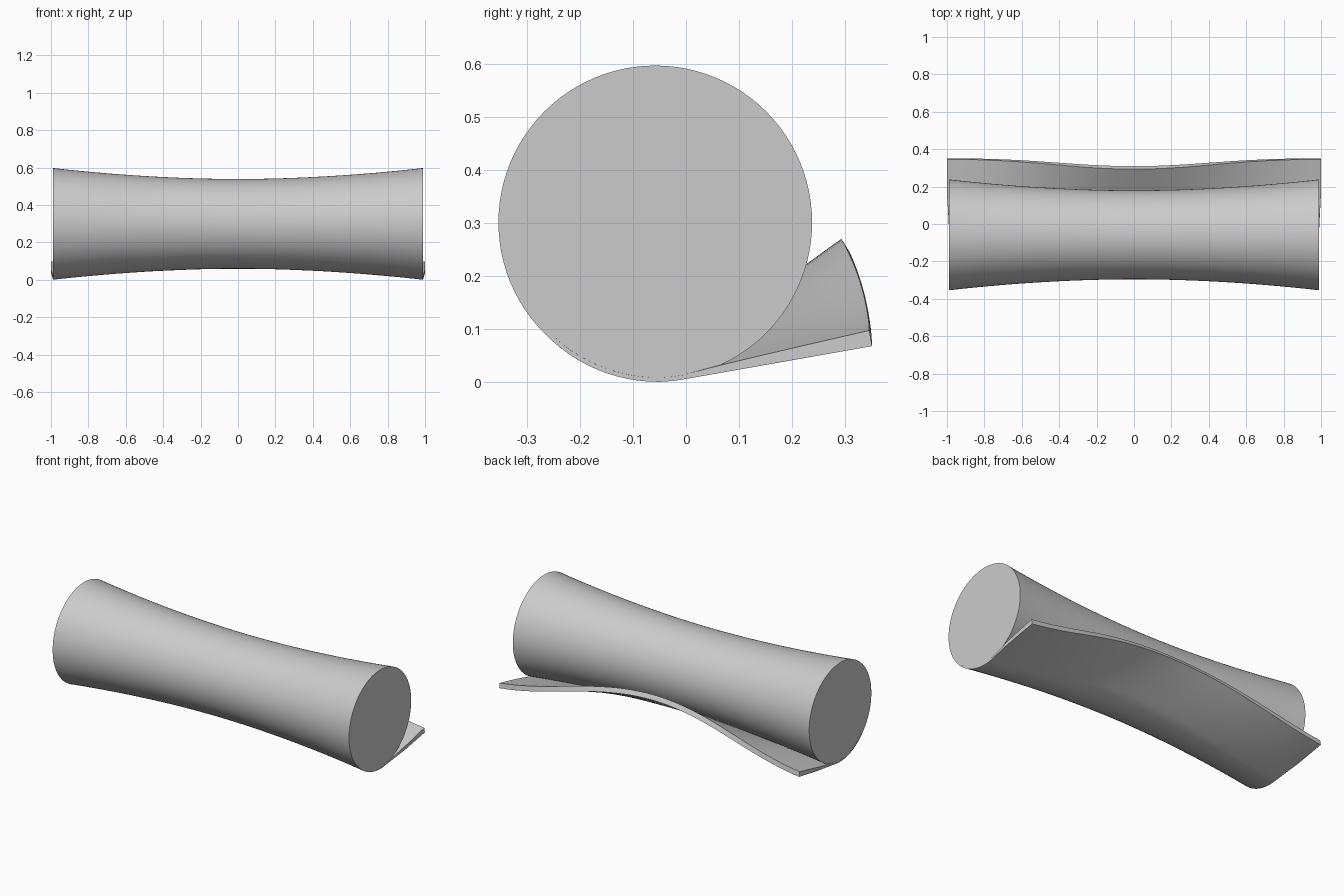
import bpy, bmesh
from math import sin, cos, pi, radians

if "Cube" in bpy.data.objects:
    bpy.data.objects.remove(bpy.data.objects["Cube"])

CY, CZ = -0.058, 0.3015      # roll axis
N = 40                       # stations along the length


def roll_radius(u):
    return 0.2375 + 0.0585 * abs(u) ** 1.9


def polar(u, a, r):
    # angle a is measured from straight down towards +y
    return CY + r * sin(a), CZ - r * cos(a)


def loft(name, section):
    """Skin closed cross-sections along x, with flat end caps."""
    bm = bmesh.new()
    rings = [[bm.verts.new(p) for p in section(-1 + 2 * i / N)] for i in range(N + 1)]
    k = len(rings[0])
    for a, b in zip(rings, rings[1:]):
        for j in range(k):
            bm.faces.new((a[j], a[(j + 1) % k], b[(j + 1) % k], b[j]))
    bm.faces.new(rings[0])
    bm.faces.new(rings[-1][::-1])
    bmesh.ops.recalc_face_normals(bm, faces=bm.faces)
    mesh = bpy.data.meshes.new(name)
    bm.to_mesh(mesh)
    bm.free()
    ob = bpy.data.objects.new(name, mesh)
    bpy.context.collection.objects.link(ob)
    bpy.ops.object.select_all(action='DESELECT')
    ob.select_set(True)
    bpy.context.view_layer.objects.active = ob
    bpy.ops.object.shade_smooth_by_angle(angle=radians(30))
    return ob


# waisted roll
def roll_section(u):
    r = roll_radius(u)
    return [(0.988 * u, *polar(u, 2 * pi * j / 96, r)) for j in range(96)]


# loose end: hugs the underside, then leaves along the tangent
def sheet_section(u):
    r = roll_radius(u)
    lift = radians(10 + 22 * (0.5 + 0.5 * cos(pi * u)))
    start = radians(-45)
    outer, inner = [], []
    steps = 14
    for j in range(steps + 1):
        t = j / steps
        a = start + (lift - start) * t
        rr = r + 0.005 * min(1, max(0, (a - start) / -start))
        outer.append((0.989 * u, *polar(u, a, rr)))
        inner.append((0.989 * u, *polar(u, a, rr - 0.008)))
    length = 0.414 - r * lift
    _, y0, z0 = outer[-1]
    for j in range(1, 9):
        t = j / 8
        y, z = y0 + length * t * cos(lift), z0 + length * t * sin(lift)
        th = 0.008 + 0.022 * t ** 0.8
        x = (0.989 + 0.011 * min(1, 2 * t)) * u
        outer.append((x, y, z))
        inner.append((x, y - th * sin(lift), z + th * cos(lift)))
    return outer + inner[::-1]


loft("roll", roll_section)
loft("loose_sheet", sheet_section)
